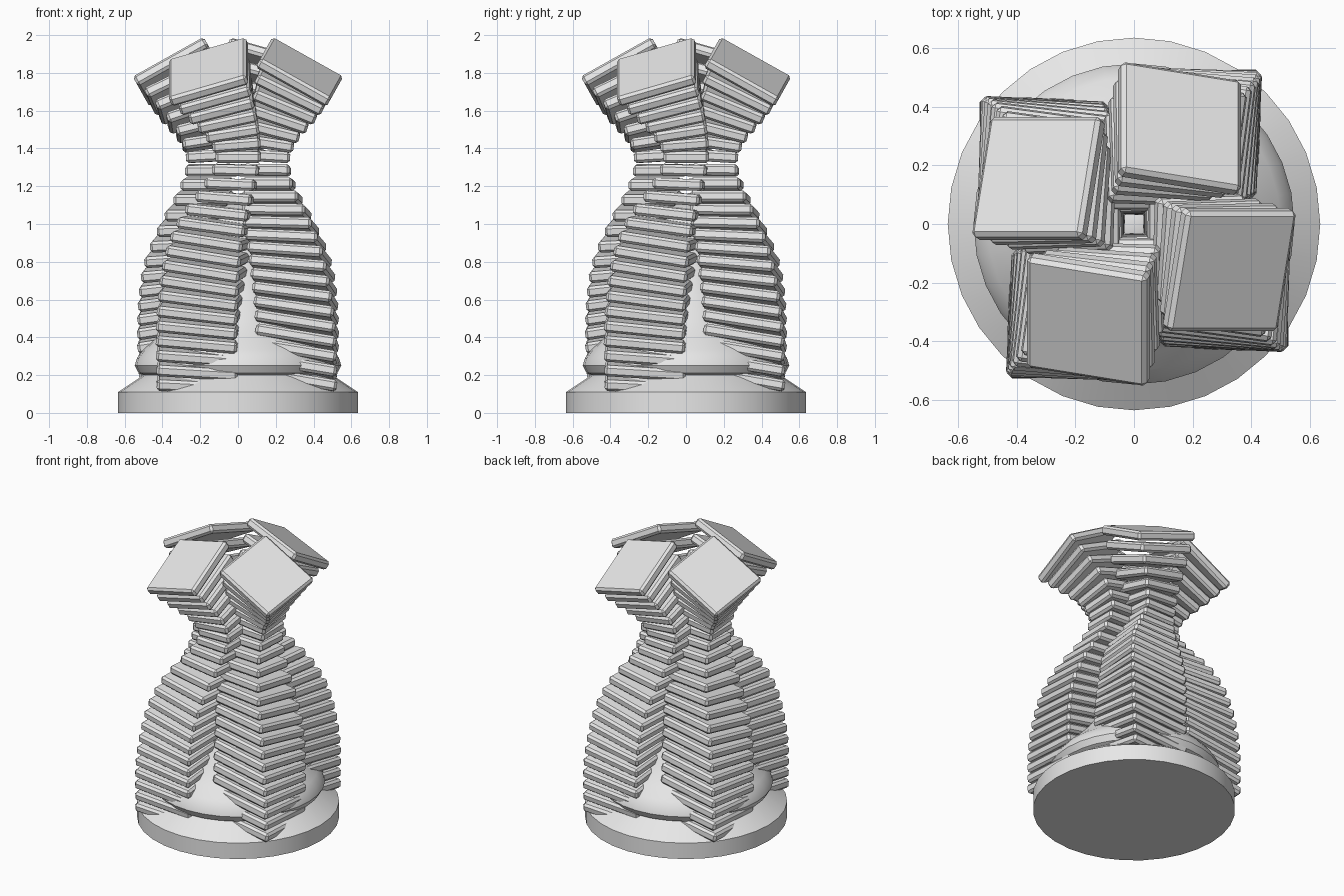
import bpy
import bmesh
import math
from mathutils import Matrix, Vector

cube = bpy.data.objects.get("Cube")
if cube:
    bpy.data.objects.remove(cube, do_unlink=True)

grey = bpy.data.materials.new("light_grey")
grey.use_nodes = True
grey.diffuse_color = (0.8, 0.8, 0.8, 1)
grey.node_tree.nodes["Principled BSDF"].inputs["Base Color"].default_value = (0.8, 0.8, 0.8, 1)


def add_object(name, bm):
    mesh = bpy.data.meshes.new(name)
    bm.to_mesh(mesh)
    bm.free()
    mesh.materials.append(grey)
    obj = bpy.data.objects.new(name, mesh)
    bpy.context.collection.objects.link(obj)
    return obj


def lathe(name, profile, sides):
    """Spin a radius/height profile around z."""
    bm = bmesh.new()
    verts = [bm.verts.new((r, 0, z)) for r, z in profile]
    edges = [bm.edges.new(pair) for pair in zip(verts, verts[1:])]
    bmesh.ops.spin(bm, geom=verts + edges, cent=(0, 0, 0), axis=(0, 0, 1),
                   angle=math.tau, steps=sides, use_merge=False)
    bmesh.ops.remove_doubles(bm, verts=bm.verts, dist=0.0005)
    bmesh.ops.recalc_face_normals(bm, faces=bm.faces)
    obj = add_object(name, bm)
    bpy.ops.object.select_all(action="DESELECT")
    bpy.context.view_layer.objects.active = obj
    obj.select_set(True)
    bpy.ops.object.shade_smooth_by_angle(angle=math.radians(30))
    return obj


# Round foot with a sloping shoulder
lathe("foot", [(0, 0), (0.635, 0), (0.635, 0.11), (0.5, 0.2), (0, 0.2)], 32)

# Flared core that narrows between the columns
lathe("core", [(0, 0.19), (0.48, 0.19), (0.525, 0.21), (0.547, 0.25), (0.535, 0.29),
               (0.5, 0.335), (0.44, 0.39), (0.36, 0.48), (0.28, 0.62), (0.2, 0.8),
               (0.12, 1.05), (0, 1.15)], 32)

# Column stations: height, centre x, centre y, width, lean x, lean y, yaw in degrees
STATIONS = [Vector(s) for s in (
    (0.17, -0.215, -0.31, 0.43, 0.05, -0.17, 0),
    (0.5, -0.205, -0.31, 0.43, 0.1, -0.16, -4),
    (0.8, -0.165, -0.28, 0.41, 0.15, -0.1, -8),
    (1.0, -0.12, -0.225, 0.36, 0.13, -0.04, -7),
    (1.2, -0.04, -0.165, 0.27, 0.05, 0, -4),
    (1.35, 0, -0.155, 0.24, 0, -0.05, 0),
    (1.5, -0.03, -0.185, 0.28, -0.15, -0.25, 2),
    (1.65, -0.09, -0.255, 0.35, -0.28, -0.42, 2),
    (1.805, -0.155, -0.325, 0.43, -0.38, -0.56, 0),
)]
SLABS = 23
THICKNESS = 0.06


def slope(i):
    a, b = STATIONS[max(i - 1, 0)], STATIONS[min(i + 1, len(STATIONS) - 1)]
    return (b - a) / (b[0] - a[0])


def station_at(z):
    """Smooth blend of the stations at a height."""
    i = max(k for k in range(len(STATIONS) - 1) if STATIONS[k][0] <= z + 1e-6)
    a, b = STATIONS[i], STATIONS[i + 1]
    h = b[0] - a[0]
    t = (z - a[0]) / h
    s = t * t * (3 - 2 * t)
    return (a * (1 - s) + b * s + slope(i) * (h * t * (1 - t) ** 2)
            - slope(i + 1) * (h * t * t * (1 - t)))


def slab_matrix(z):
    _, x, y, width, lean_x, lean_y, yaw = station_at(z)
    up = Vector((lean_x, lean_y, 1)).normalized()
    yaw = math.radians(yaw)
    side = Vector((math.cos(yaw), math.sin(yaw), 0))
    side = (side - up * side.dot(up)).normalized()
    turn = Matrix((side, up.cross(side), up)).transposed().to_4x4()
    return Matrix.Translation((x, y, z)) @ turn @ Matrix.Diagonal((width, width, THICKNESS, 1))


def column(name, turn):
    """Stack of chamfered square slabs that sways in and flares out."""
    bm = bmesh.new()
    low, high = STATIONS[0][0], STATIONS[-1][0]
    for k in range(SLABS):
        z = low + (high - low) * k / (SLABS - 1)
        bmesh.ops.create_cube(bm, size=1, matrix=turn @ slab_matrix(z))
    bmesh.ops.bevel(bm, geom=list(bm.edges), offset=0.014, segments=1,
                    affect="EDGES", profile=0.5)
    return add_object(name, bm)


# Four identical columns around the core
for k, place in enumerate(("front", "left", "back", "right")):
    column(place + "_column", Matrix.Rotation(k * math.pi / 2, 4, "Z"))
